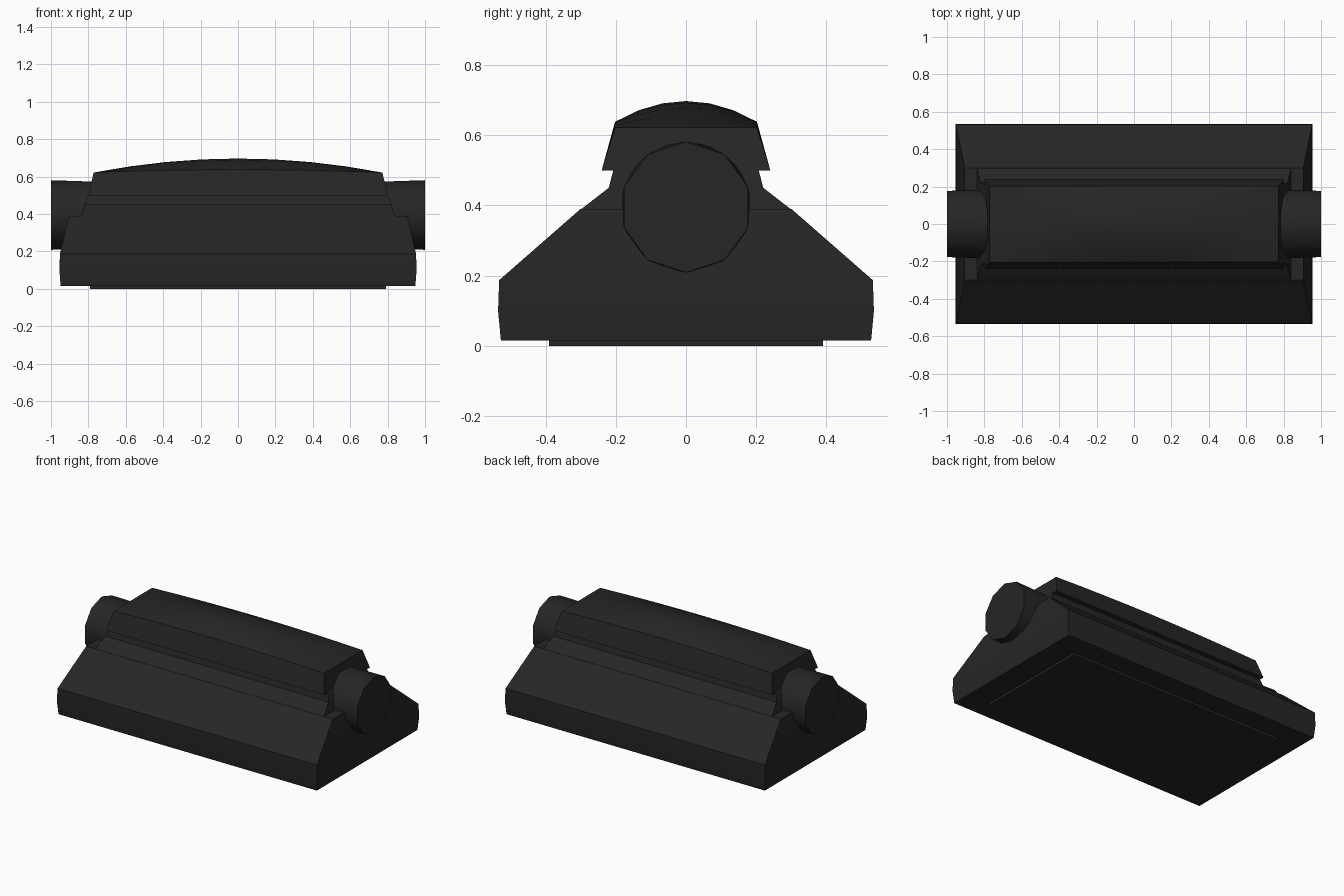
import bpy, bmesh, math
from mathutils import Matrix

cube = bpy.data.objects.get("Cube")
if cube:
    bpy.data.objects.remove(cube, do_unlink=True)

black = bpy.data.materials.new("matte_black")
black.use_nodes = True
colour = (0.019, 0.019, 0.019, 1)
black.diffuse_color = colour
black.node_tree.nodes["Principled BSDF"].inputs["Base Color"].default_value = colour


def finish(name, bm, angle=25):
    bmesh.ops.recalc_face_normals(bm, faces=bm.faces)
    mesh = bpy.data.meshes.new(name)
    bm.to_mesh(mesh)
    bm.free()
    mesh.materials.append(black)
    obj = bpy.data.objects.new(name, mesh)
    bpy.context.collection.objects.link(obj)
    bpy.ops.object.select_all(action='DESELECT')
    obj.select_set(True)
    bpy.context.view_layer.objects.active = obj
    bpy.ops.object.shade_smooth_by_angle(angle=math.radians(angle))
    return obj


def loft(name, rings):
    """Stack of rectangles given as (half x, half y, z)."""
    bm = bmesh.new()
    loops = []
    for hx, hy, z in rings:
        loops.append([bm.verts.new((sx * hx, sy * hy, z))
                      for sx, sy in ((1, 1), (-1, 1), (-1, -1), (1, -1))])
    for a, b in zip(loops, loops[1:]):
        for i in range(4):
            j = (i + 1) % 4
            bm.faces.new((a[i], a[j], b[j], b[i]))
    bm.faces.new(loops[0])
    bm.faces.new(loops[-1])
    return finish(name, bm)


# Reflector hood, its neck and the lens plate underneath
loft("hood", [(.948, .527, .015), (.955, .535, .10), (.952, .532, .187), (.905, .30, .39)])
loft("neck", [(.84, .30, .388), (.82, .22, .45), (.803, .207, .50), (.785, .20, .52)])
loft("lens_plate", [(.79, .39, 0), (.79, .39, .018)])

# Domed top cover with overhanging skirt
bm = bmesh.new()
bmesh.ops.create_grid(bm, x_segments=8, y_segments=6, size=1)
for v in bm.verts:
    u, w = v.co.x, v.co.y
    v.co = (u * .772, w * .202, .622 + (1 - u * u) * (.016 + .059 * (1 - w * w)))
rim = [e for e in bm.edges if e.is_boundary]
skirt = bmesh.ops.extrude_edge_only(bm, edges=rim)["geom"]
for v in (g for g in skirt if isinstance(g, bmesh.types.BMVert)):
    v.co = (v.co.x * .80 / .772, v.co.y * .24 / .202, .50)
bmesh.ops.holes_fill(bm, edges=[e for e in bm.edges if e.is_boundary], sides=0)
finish("top_cover", bm)

# Ten-sided duct collars, slightly twisted along their length
for side, name in ((1, "left_duct"), (-1, "right_duct")):
    bm = bmesh.new()
    for x, turn in ((.72, .5), (1.0, 0)):
        for i in range(10):
            a = math.tau * (i + turn) / 10
            bm.verts.new((side * x, .186 * math.sin(a), .395 + .186 * math.cos(a)))
    bmesh.ops.convex_hull(bm, input=bm.verts)
    bmesh.ops.dissolve_limit(bm, angle_limit=.01, verts=bm.verts, edges=bm.edges)
    finish(name, bm, 40)
